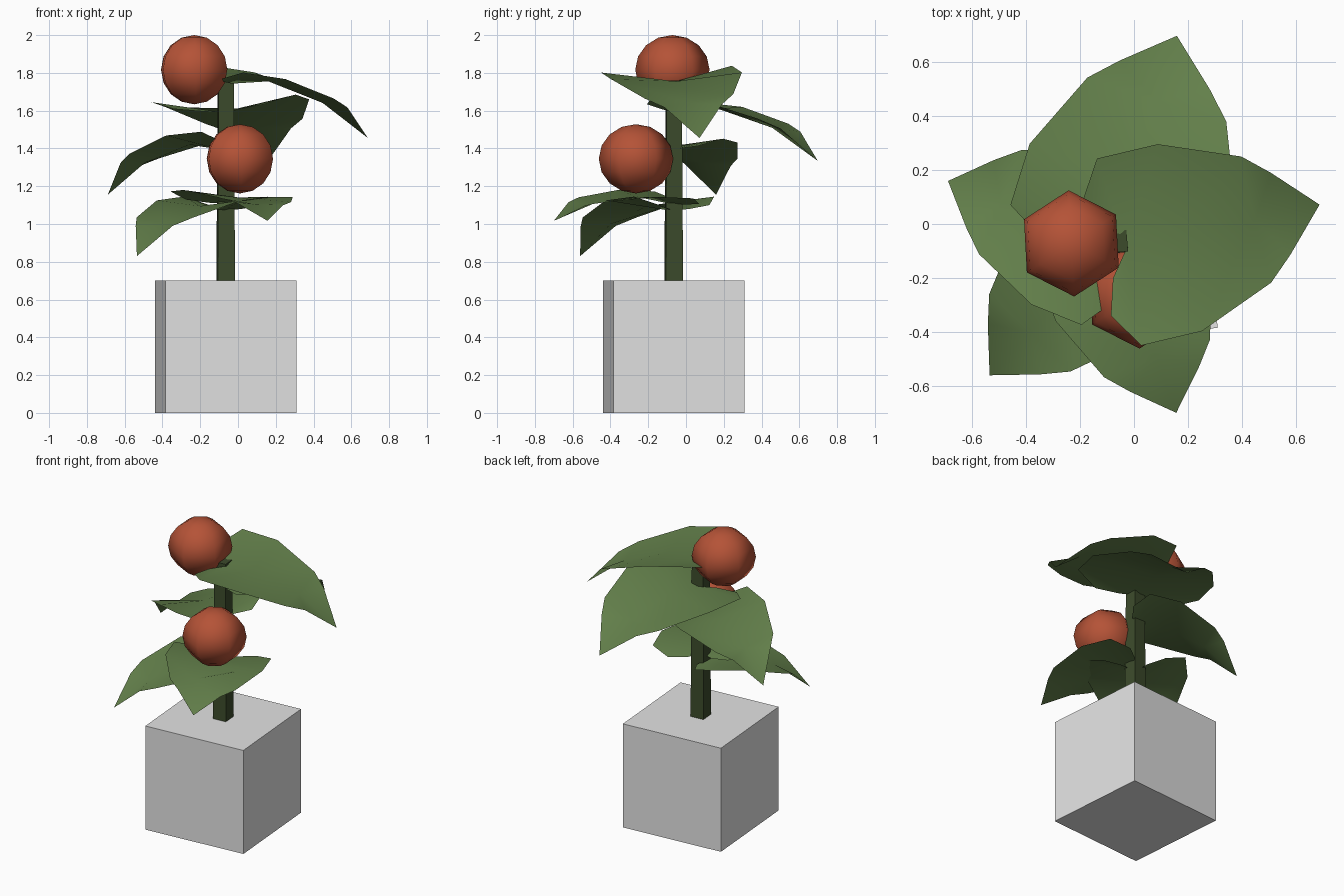
import bpy, bmesh, math
from mathutils import Matrix

if "Cube" in bpy.data.objects:
    bpy.data.objects.remove(bpy.data.objects["Cube"])


def material(name, rgb):
    m = bpy.data.materials.new(name)
    m.diffuse_color = (*rgb, 1)
    m.use_nodes = True
    m.node_tree.nodes["Principled BSDF"].inputs["Base Color"].default_value = m.diffuse_color
    return m


GREY = material("pot grey", (0.77, 0.77, 0.77))
STEM = material("stem green", (0.045, 0.07, 0.024))
LEAF = material("leaf green", (0.125, 0.215, 0.07))
RED = material("fruit red", (0.46, 0.086, 0.038))
TURN = Matrix.Rotation(math.radians(4.5), 4, 'Z')


def finish(bm, name, mat, smooth=False):
    me = bpy.data.meshes.new(name)
    bm.normal_update()
    bm.to_mesh(me)
    bm.free()
    me.materials.append(mat)
    for p in me.polygons:
        p.use_smooth = smooth
    ob = bpy.data.objects.new(name, me)
    bpy.context.collection.objects.link(ob)
    return ob


def prism(name, mat, bottom, top, z0, z1):
    # square block, slightly turned, with optional taper
    bm = bmesh.new()
    bmesh.ops.create_cone(bm, cap_ends=True, segments=4, depth=z1 - z0,
                          radius1=bottom / math.sqrt(2), radius2=top / math.sqrt(2))
    turn = TURN @ Matrix.Rotation(math.pi / 4, 4, 'Z')
    bm.transform(Matrix.Translation((-0.065, -0.065, (z0 + z1) / 2)) @ turn)
    return finish(bm, name, mat)


prism("pot", GREY, 0.697, 0.697, 0.0, 0.70)
prism("stem", STEM, 0.092, 0.080, 0.69, 1.76)

# Heart-shaped leaf: midrib and half outline as (along, out, up)
RIB = [(0.03, 0, 0), (0.23, 0, 0.025), (0.53, 0, -0.07), (0.78, 0, -0.24)]
RIM = [(-0.04, 0.10, 0.01), (-0.08, 0.25, 0.03), (0.005, 0.40, 0.075),
       (0.24, 0.40, 0.055), (0.535, 0.27, -0.035), (0.63, 0.175, -0.08)]


def leaf(name, base, angle, length, width, droop=1.0, pitch=0.0, roll=0.0):
    bm = bmesh.new()

    def vert(p, side=1):
        u, v = p[0] * length, p[1] * width * side
        return bm.verts.new((u, v, p[2] * droop + u * pitch + v * roll))

    s = [vert(p) for p in RIB]
    for side in (1, -1):
        r = [vert(p, side) for p in RIM]
        for f in ((s[0], r[1], r[0]), (s[0], r[2], r[1]), (s[0], s[1], r[3], r[2]),
                  (s[1], s[2], r[4], r[3]), (s[2], r[5], r[4]), (s[2], s[3], r[5])):
            bm.faces.new(f if side == 1 else f[::-1])
    bm.transform(Matrix.Translation(base) @ Matrix.Rotation(math.radians(angle), 4, 'Z'))
    return finish(bm, name, LEAF, True)


leaf("top_leaf", (-0.06, -0.105, 1.745), 13.3, 0.985, 0.89, 1.0, -0.065, 0.05)
leaf("back_leaf", (-0.078, -0.054, 1.59), 72.5, 1.01, 1.0, 1.0, -0.02, -0.05)
leaf("left_leaf", (-0.075, -0.09, 1.395), 157.9, 0.85, 0.77, 1.0, 0.0, 0.06)
leaf("front_right_leaf", (-0.07, -0.06, 1.105), -70.5, 0.87, 0.77, 0.65, 0.1, -0.06)
leaf("front_left_leaf", (-0.06, -0.06, 1.07), 226.5, 0.885, 0.77)

# Six-sided round fruits
for name, pos in (("upper_fruit", (-0.232, -0.072, 1.817)),
                  ("lower_fruit", (0.01, -0.265, 1.345))):
    bm = bmesh.new()
    bmesh.ops.create_uvsphere(bm, u_segments=6, v_segments=8, radius=0.197)
    bm.transform(Matrix.Translation(pos) @ Matrix.Rotation(math.radians(3), 4, 'Z')
                 @ Matrix.Diagonal((1, 1, 0.93, 1)))
    finish(bm, name, RED, True)
